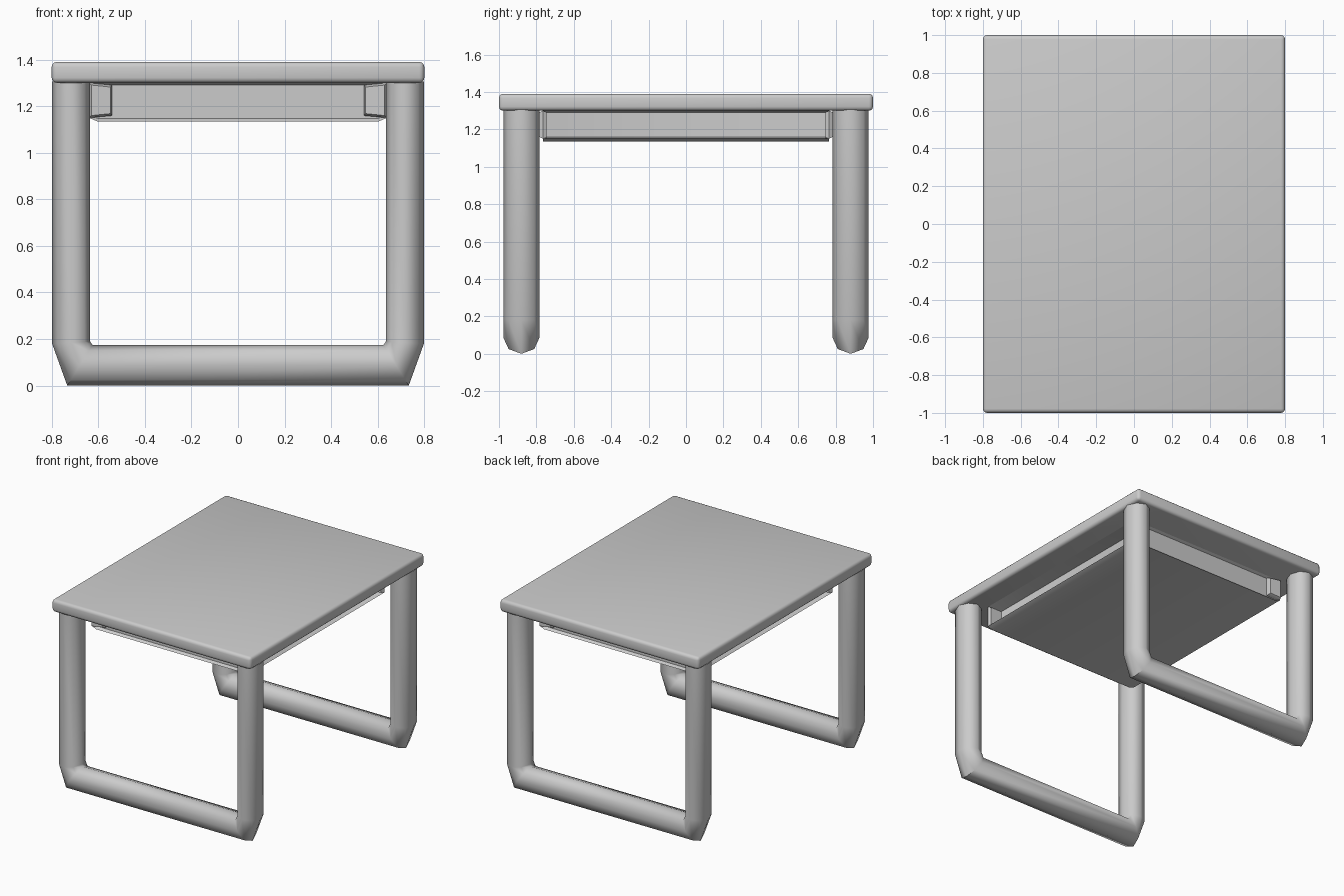
import bpy, bmesh, math
from mathutils import Vector

if "Cube" in bpy.data.objects:
    bpy.data.objects.remove(bpy.data.objects["Cube"])


def finish(bm, name, angle):
    bmesh.ops.recalc_face_normals(bm, faces=bm.faces[:])
    me = bpy.data.meshes.new(name)
    bm.to_mesh(me)
    bm.free()
    ob = bpy.data.objects.new(name, me)
    bpy.context.collection.objects.link(ob)
    bpy.ops.object.select_all(action='DESELECT')
    ob.select_set(True)
    bpy.context.view_layer.objects.active = ob
    bpy.ops.object.shade_smooth_by_angle(angle=math.radians(angle))
    return ob


# Table top: softly rounded slab
bm = bmesh.new()
bmesh.ops.create_cube(bm, size=1)
for v in bm.verts:
    v.co = Vector((v.co.x * 1.6, v.co.y * 2.0, 1.345 + v.co.z * 0.09))
bmesh.ops.bevel(bm, geom=bm.edges[:], offset=0.022, segments=3,
                profile=0.5, affect='EDGES')
finish(bm, "table_top", 50)


# U-shaped leg frames: octagonal tube given by inner and outer outline points
def leg_frame(name, y):
    half = [((0.635, 1.305), (0.798, 1.305)),
            ((0.635, 0.19), (0.798, 0.18)),
            ((0.625, 0.175), (0.733, 0.0))]
    path = half + [((-i[0], i[1]), (-o[0], o[1])) for i, o in reversed(half)]
    sides = 8
    bm = bmesh.new()
    rings = []
    for i, o in path:
        a, b = Vector((i[0], y, i[1])), Vector((o[0], y, o[1]))
        mid, h = (a + b) / 2, (b - a) / 2
        ring = []
        for k in range(sides):
            t = math.tau * k / sides
            ring.append(bm.verts.new(mid + h * math.cos(t)
                                     + Vector((0, 0.097 * math.sin(t), 0))))
        rings.append(ring)
    for r, s in zip(rings, rings[1:]):
        for k in range(sides):
            n = (k + 1) % sides
            bm.faces.new((r[k], r[n], s[n], s[k]))
    bm.faces.new(rings[0])
    bm.faces.new(rings[-1])
    finish(bm, name, 60)


leg_frame("front_leg_frame", -0.88)
leg_frame("back_leg_frame", 0.88)

# Tray under the top: chamfered box with recessed sides
bm = bmesh.new()
profile = [(-0.64, 1.30), (-0.64, 1.15), (-0.605, 1.135),
           (0.605, 1.135), (0.64, 1.15), (0.64, 1.30)]
face = bm.faces.new([bm.verts.new((x, -0.765, z)) for x, z in profile])
ext = bmesh.ops.extrude_face_region(bm, geom=[face])
moved = [g for g in ext['geom'] if isinstance(g, bmesh.types.BMVert)]
bmesh.ops.translate(bm, verts=moved, vec=(0, 1.53, 0))
bmesh.ops.recalc_face_normals(bm, faces=bm.faces[:])
for axis, depth in ((0, 0.10), (1, 0.02)):
    walls = [f for f in bm.faces if abs(f.normal[axis]) > 0.95
             and abs(f.calc_center_median()[axis]) > (0.63, 0.76)[axis]]
    bmesh.ops.inset_individual(bm, faces=walls, thickness=0.013)
    for f in walls:
        bmesh.ops.translate(bm, verts=f.verts[:], vec=-f.normal * depth)
finish(bm, "under_tray", 40)
